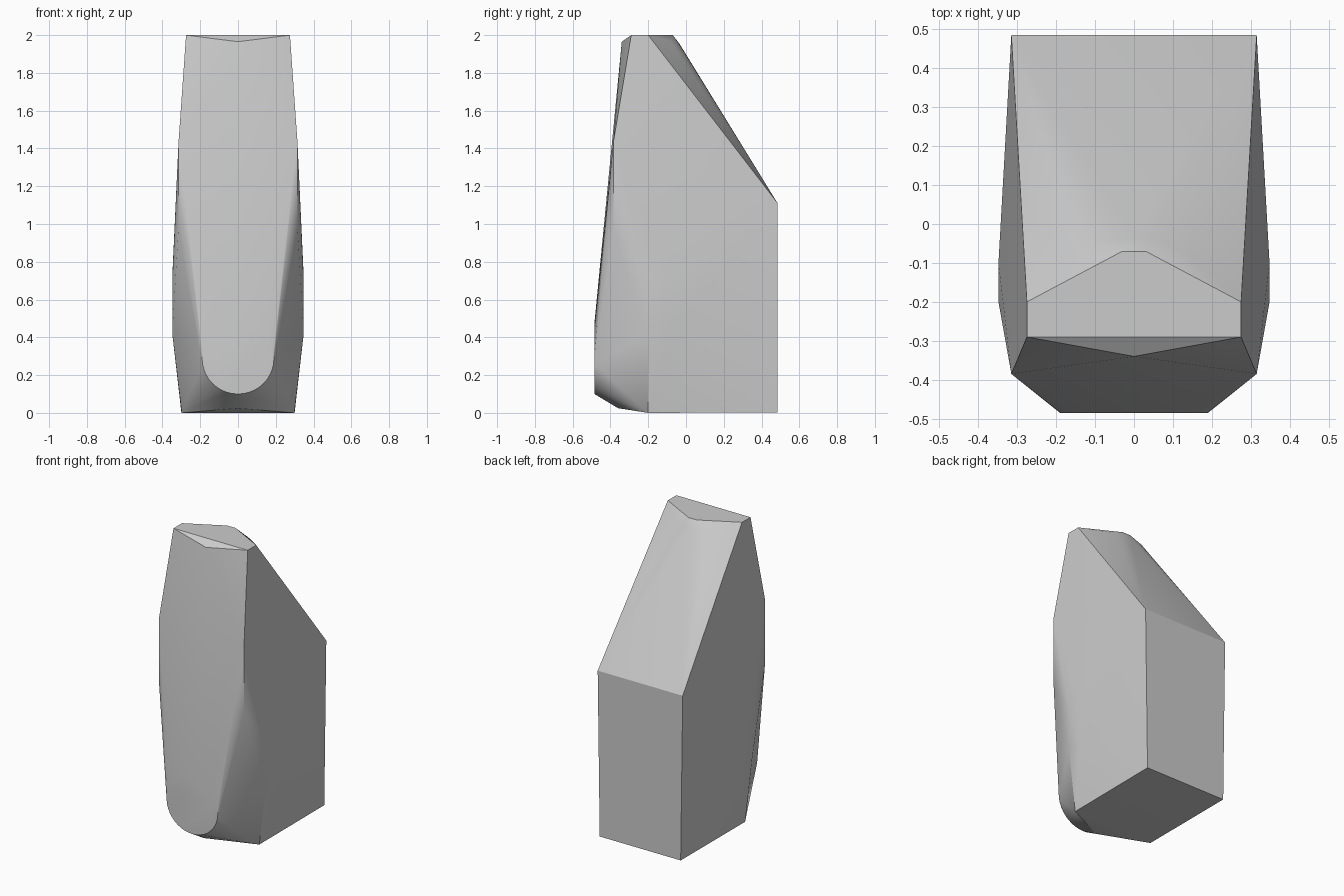
import bpy, bmesh, math

cube = bpy.data.objects.get("Cube")
if cube:
    bpy.data.objects.remove(cube, do_unlink=True)

# Single grey material
grey = bpy.data.materials.new("plain grey")
grey.use_nodes = True
colour = (0.6, 0.6, 0.6, 1)
grey.diffuse_color = colour
grey.node_tree.nodes["Principled BSDF"].inputs["Base Color"].default_value = colour

# Corners of the right half, mirrored to the other side
corners = [
    (0.275, -0.29, 2), (0.275, -0.2, 2), (0.03, -0.07, 2),        # top
    (0.315, -0.385, 1.43), (0.315, -0.385, 0.98),                 # front edges
    (0.348, -0.2, 0.42), (0.348, -0.2, 0.7),                      # widest flank
    (0.348, -0.1, 0.42), (0.348, -0.1, 0.72),
    (0.315, 0.485, 1.11), (0.3, 0.485, 0.003), (0.298, -0.2, 0),  # back and base
]
points = [(s * x, y, z) for x, y, z in corners for s in (-1, 1)]
points += [(0, -0.34, 1.965), (0, -0.36, 0.025)]

# Round pad at the lower front
for i in range(40):
    a = 2 * math.pi * i / 40
    points.append((0.19 * math.cos(a), -0.485, 0.287 + 0.187 * math.sin(a)))

# Rounded crest where the top rolls into the back slope
for i in range(1, 16):
    a = math.pi * i / 16
    points.append((0.2 * math.cos(a), -0.2 + 0.165 * math.sin(a), 1.995 - 0.04 * math.sin(a)))

# Body: one taut skin around the corners and round rims
bm = bmesh.new()
for p in points:
    bm.verts.new(p)
hull = bmesh.ops.convex_hull(bm, input=bm.verts)
unused = {g for g in hull["geom_interior"] + hull["geom_unused"]
          if isinstance(g, bmesh.types.BMVert)}
bmesh.ops.delete(bm, geom=list(unused), context="VERTS")
bmesh.ops.dissolve_limit(bm, angle_limit=0.005, verts=bm.verts, edges=bm.edges)
bmesh.ops.recalc_face_normals(bm, faces=bm.faces)
mesh = bpy.data.meshes.new("body")
bm.to_mesh(mesh)
bm.free()
mesh.materials.append(grey)
body = bpy.data.objects.new("body", mesh)
bpy.context.collection.objects.link(body)
bpy.context.view_layer.objects.active = body
body.select_set(True)
bpy.ops.object.shade_smooth_by_angle(angle=math.radians(20))
